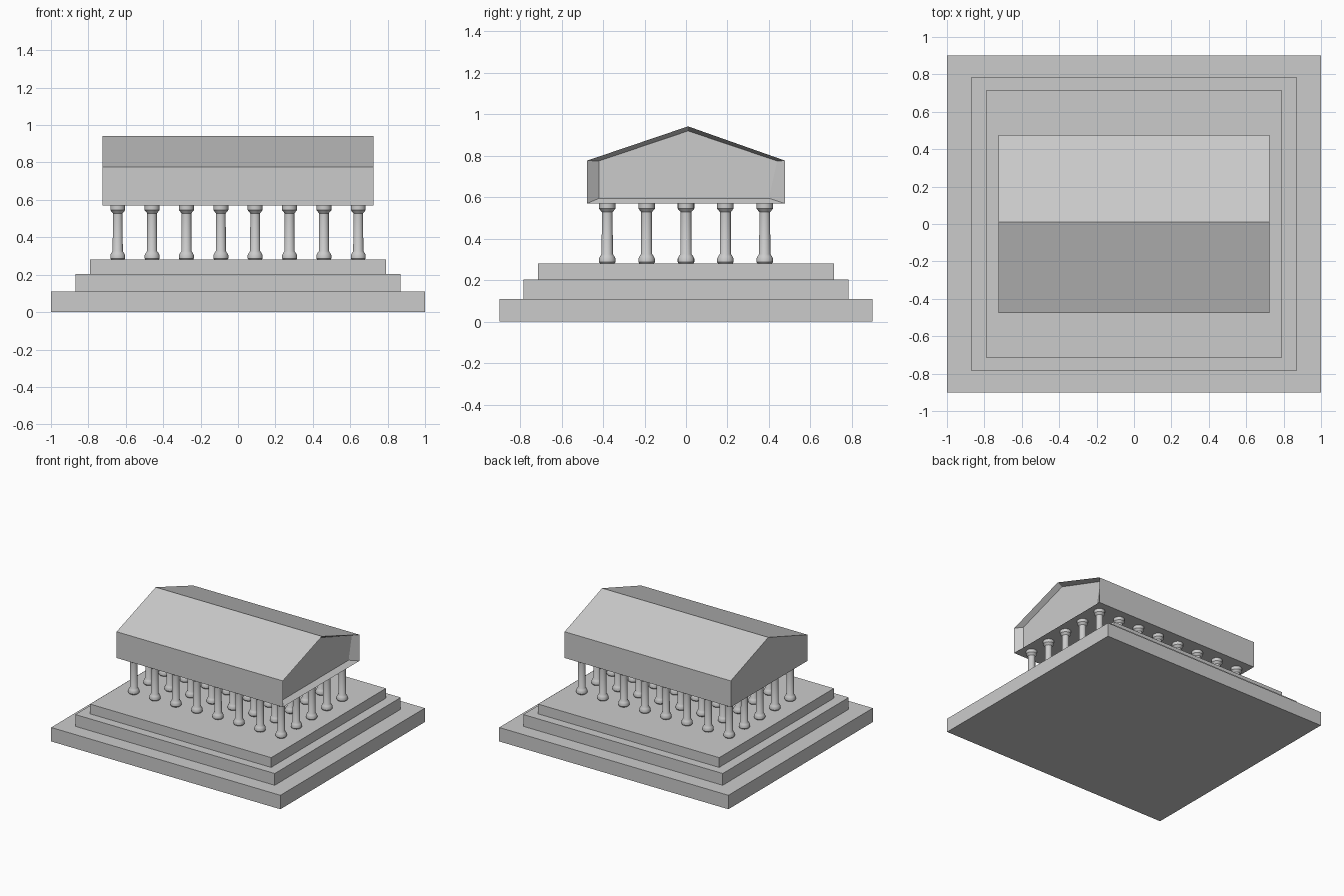
import bpy, bmesh, math

if "Cube" in bpy.data.objects:
    bpy.data.objects.remove(bpy.data.objects["Cube"])


def make_object(name, bm):
    bmesh.ops.recalc_face_normals(bm, faces=bm.faces)
    mesh = bpy.data.meshes.new(name)
    bm.to_mesh(mesh)
    bm.free()
    obj = bpy.data.objects.new(name, mesh)
    bpy.context.collection.objects.link(obj)
    return obj


def slab(name, x, y, z0, z1):
    bpy.ops.mesh.primitive_cube_add(size=1, location=(0, 0, (z0 + z1) / 2))
    obj = bpy.context.object
    obj.name = name
    obj.scale = (2 * x, 2 * y, z1 - z0)


# stepped platform
slab("lower_step", 1.0, 0.9, 0.0, 0.11)
slab("middle_step", 0.87, 0.785, 0.11, 0.203)
slab("upper_step", 0.79, 0.715, 0.203, 0.28)

# entablature and gabled roof, with a shallow recess in the right gable
outline = [(-0.477, 0.57), (0.477, 0.57), (0.477, 0.777), (0.01, 0.942), (-0.477, 0.777)]
inset = [(-0.42, 0.595), (0.40, 0.595), (0.44, 0.775), (0.01, 0.92), (-0.42, 0.775)]
bm = bmesh.new()
rings = [[bm.verts.new((x, y, z)) for y, z in profile]
         for x, profile in ((-0.725, outline), (0.725, outline), (0.685, inset))]
for a, b in zip(rings, rings[1:]):
    for i in range(5):
        j = (i + 1) % 5
        bm.faces.new((a[i], a[j], b[j], b[i]))
bm.faces.new(rings[0])
bm.faces.new(rings[-1])
make_object("gabled_roof", bm)

# column: lathe profile with flared base and capital
profile = [(0.034, 0.279), (0.040, 0.287), (0.040, 0.304), (0.034, 0.316), (0.027, 0.326),
           (0.026, 0.528), (0.033, 0.537), (0.040, 0.545), (0.040, 0.571)]
SIDES = 20
bm = bmesh.new()
rings = [[bm.verts.new((r * math.cos(2 * math.pi * k / SIDES),
                        r * math.sin(2 * math.pi * k / SIDES), z)) for k in range(SIDES)]
         for r, z in profile]
for a, b in zip(rings, rings[1:]):
    for i in range(SIDES):
        j = (i + 1) % SIDES
        bm.faces.new((a[i], a[j], b[j], b[i]))
bm.faces.new(rings[0])
bm.faces.new(rings[-1])
column = make_object("column", bm)
bpy.ops.object.select_all(action='DESELECT')
column.select_set(True)
bpy.context.view_layer.objects.active = column
bpy.ops.object.shade_smooth_by_angle(angle=math.radians(35))

# grid of columns, eight by five
for i in range(8):
    for j in range(5):
        obj = column
        if i or j:
            obj = column.copy()
            bpy.context.collection.objects.link(obj)
        obj.location = (-0.643 + i * 1.286 / 7, -0.38 + j * 0.19, 0)
